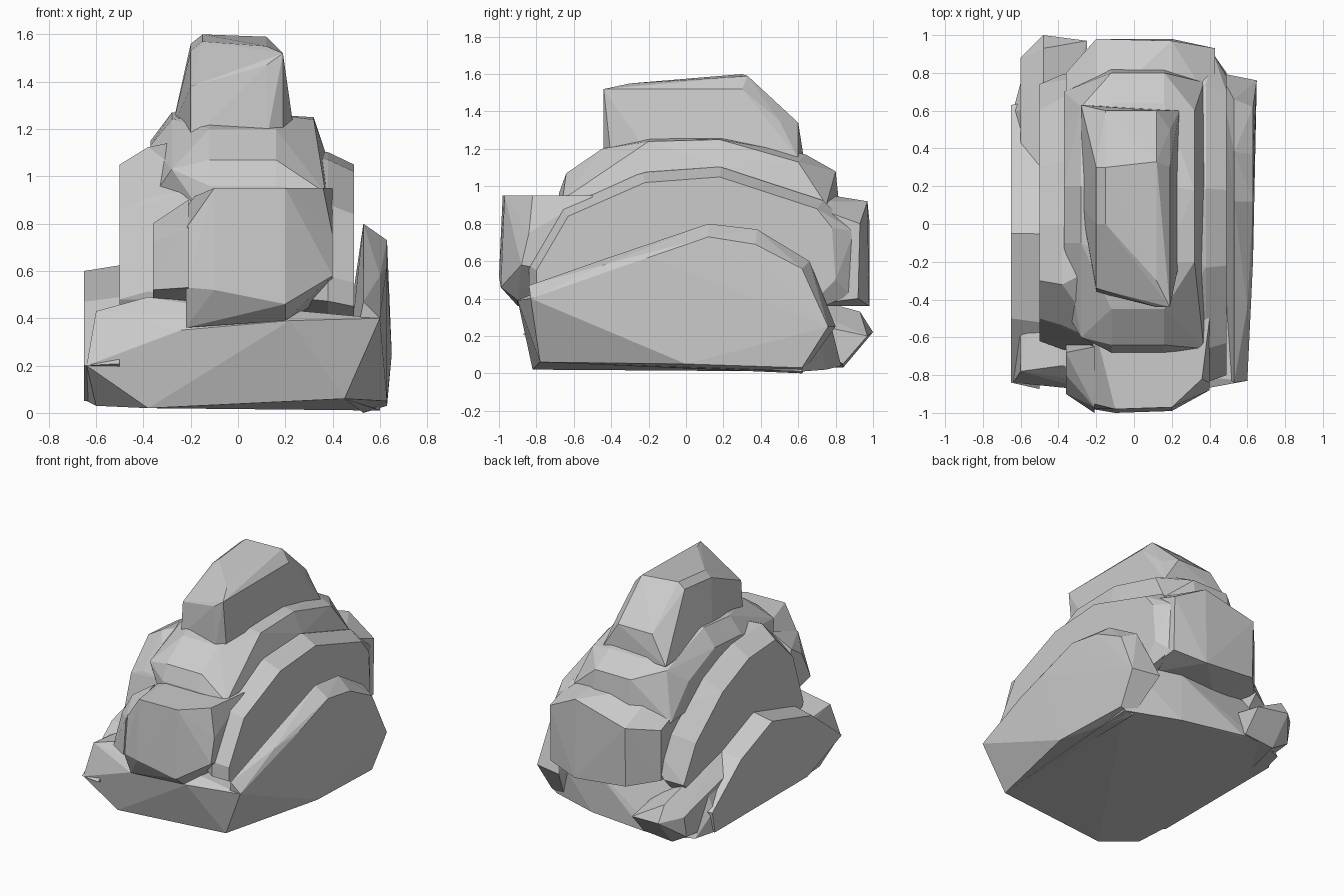
import bpy
import bmesh

default_cube = bpy.data.objects.get("Cube")
if default_cube:
    bpy.data.objects.remove(default_cube, do_unlink=True)

# One plain stone colour
stone = bpy.data.materials.new("grey stone")
stone.use_nodes = True
stone_colour = (.6, .6, .6, 1)
stone.diffuse_color = stone_colour
shader = next(node for node in stone.node_tree.nodes if node.type == "BSDF_PRINCIPLED")
shader.inputs["Base Color"].default_value = stone_colour
shader.inputs["Roughness"].default_value = .9


def grow(profile, factor):
    """Scale a (y, z) profile away from the ground centre."""
    return [(y * factor, z * factor) for y, z in profile]


def boulder(name, sections):
    """Wrap faceted stone around (y, z) profiles placed along x."""
    mesh = bpy.data.meshes.new(name)
    stone_mesh = bmesh.new()
    for x, profile in sections:
        for y, z in profile:
            stone_mesh.verts.new((x, y, max(z, 0)))
    result = bmesh.ops.convex_hull(stone_mesh, input=stone_mesh.verts)
    loose = {item for key in ("geom_interior", "geom_unused")
             for item in result[key] if isinstance(item, bmesh.types.BMVert)}
    bmesh.ops.delete(stone_mesh, geom=list(loose), context="VERTS")
    bmesh.ops.recalc_face_normals(stone_mesh, faces=stone_mesh.faces)
    stone_mesh.to_mesh(mesh)
    stone_mesh.free()
    mesh.materials.append(stone)
    rock = bpy.data.objects.new(name, mesh)
    bpy.context.collection.objects.link(rock)
    return rock


def slab(name, profile, outer, inner, factor, extra=()):
    """Upright side layer: flat outer face, chamfered towards the core."""
    return boulder(name, [(outer, profile), (inner, grow(profile, factor)), *extra])


# Wide foot under everything, with its front corners cut back
boulder("base", [
    (-.64, [(-.84, .2), (-.4, .05), (.6, .05), (.6, .2)]),
    (-.6, [(-.78, .43), (-.66, .03), (.75, .05), (.6, .3)]),
    (-.38, [(-.82, .02), (-.75, .49), (.83, .04), (.7, .4)]),
    (-.24, [(-.88, .35), (.83, .04)]),
    (.22, [(-.9, .39), (.75, .02), (.75, .36)]),
    (.45, [(-.78, .06)]),
    (.6, [(-.83, .4), (.62, .01), (.66, .35)]),
])

# Low outer layers on each side
boulder("left_flank", [
    (.63, [(-.2, .62), (.12, .73), (.37, .69), (.62, .56),
           (.66, .3), (.62, .03), (0, .05)]),
    (.65, [(.76, .25)]),
    (.6, [(-.83, .4), (-.44, .58)]),
    (.53, [(-.84, .47), (-.44, .61), (-.03, .68), (.12, .8), (.38, .77),
           (.66, .6), (.62, 0)]),
    (.45, [(-.78, .06), (.8, .25)]),
])
slab("right_flank", [
    (-.84, .2), (-.45, .05), (-.5, .47), (-.05, .6),
    (.3, .46), (.63, .2), (.6, .05),
], -.65, -.5, 1.04)

# Low heel at the back corner
boulder("back_heel", [
    (-.6, [(.3, .4), (.4, .05), (.85, .1), (.88, .25)]),
    (-.48, [(1, .22), (.93, .33), (.84, .03), (.3, .5)]),
    (-.25, [(.97, .2), (.84, .05), (.5, .3)]),
])

# Middle layers on each side, reaching in to the core
slab("left_middle_layer", [
    (-.8, .45), (-.8, .55), (-.63, .84), (-.36, .94), (-.22, 1.02), (.18, 1.05),
    (.33, .96), (.7, .88), (.78, .78), (.8, .5), (.6, .3), (-.5, .3),
], .49, .38, 1.05, [
    (.42, [(.88, .42), (.9, .76)]),
    (.1, [(-.65, .5), (-.65, .95), (0, 1.14), (.8, .85)]),
])
slab("right_middle_layer", [
    (-.62, .48), (-.5, .85), (-.3, 1.05), (0, 1.03), (.3, .9),
    (.6, .65), (.74, .4), (.6, .25), (-.5, .3),
], -.5, -.38, 1.07, [
    (-.15, [(-.72, .48), (-.64, .95), (-.2, 1.17), (.4, 1.12), (.8, .8)]),
])

# Overhanging blocks at the front and back
boulder("front_block", [
    (-.22, [(-.98, .53), (-.9, .36), (-.95, .78), (-.5, .4), (-.5, .9)]),
    (-.1, [(-.98, .95), (-1, .52), (-.5, .95)]),
    (.2, [(-.97, .95), (-.99, .46), (-.9, .39), (-.5, .95)]),
    (.4, [(-.88, .58), (-.84, .75), (-.5, .95), (-.5, .5)]),
    (.36, [(-.82, .95)]),
])
boulder("front_wedge", [
    (-.36, [(-.9, .52), (-.8, .72), (-.6, .45), (-.68, .8)]),
    (-.21, [(-1, .53), (-.97, .78), (-.6, .45), (-.65, .9)]),
])
boulder("back_block", [
    (-.36, [(.8, .42), (.8, .78), (.5, .4), (.5, .9)]),
    (-.2, [(.97, .4), (.98, .82), (.6, .36), (.6, .98)]),
    (.2, [(.98, .36), (.97, .92), (.6, .36), (.6, .98)]),
    (.43, [(.92, .4), (.93, .8), (.6, .36), (.6, .92)]),
])

# Shoulder stepping up to the summit
crest = [(-.68, .96), (-.64, 1.07), (-.45, 1.2), (-.2, 1.26), (.2, 1.26),
         (.64, 1.17), (.8, 1.08), (.83, .8), (-.68, .8)]
boulder("shoulder", [
    (.37, [(-.66, .93), (.75, .9), (.2, 1.1)]),
    (.32, [(-.3, 1.14), (-.2, 1.24), (.18, 1.25), (.27, 1.16), (.6, 1.13)]),
    (.16, crest),
    (-.12, crest),
    (-.28, [(-.6, 1.03), (-.1, 1.24), (.2, 1.27), (.62, 1.12)]),
    (-.37, [(-.45, .9), (-.1, 1.13), (.2, 1.15), (.5, 1.02), (.7, .8)]),
])

# Summit
boulder("peak", [
    (-.2, [(-.36, 1.15), (-.34, 1.38), (0, 1.53), (.3, 1.56), (.55, 1.3)]),
    (-.15, [(.3, 1.6), (0, 1.57), (.6, 1.34)]),
    (.12, [(-.44, 1.15), (-.44, 1.47), (-.3, 1.55), (.33, 1.59), (.6, 1.34)]),
    (.19, [(-.44, 1.52), (.3, 1.52), (.5, 1.35), (-.4, 1.15)]),
    (.24, [(-.2, 1.17), (.6, 1.15)]),
    (-.28, [(.1, 1.2), (.63, 1.15)]),
])
